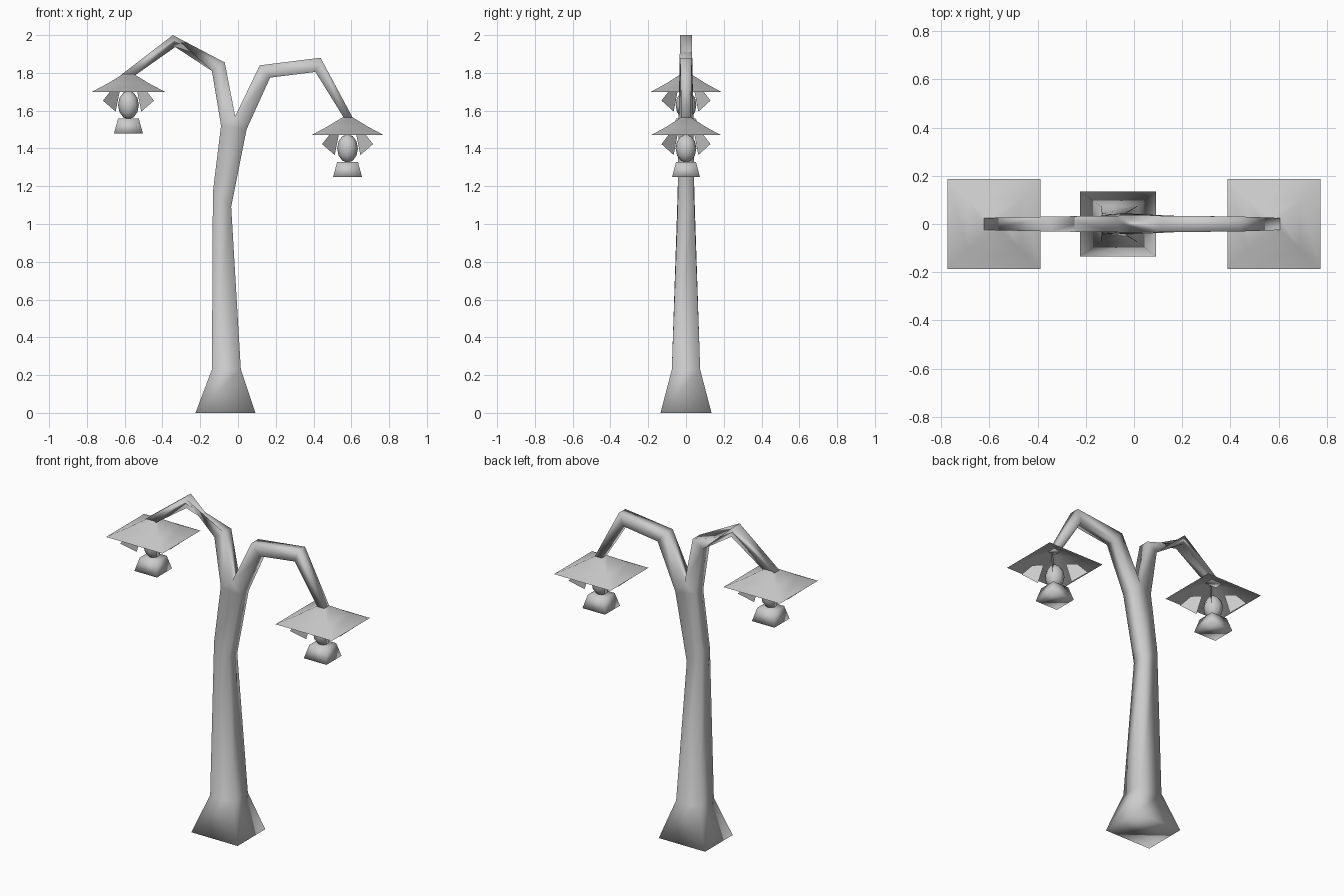
import bpy, bmesh

if "Cube" in bpy.data.objects:
    bpy.data.objects.remove(bpy.data.objects["Cube"])

metal = bpy.data.materials.new("grey metal")
metal.diffuse_color = (0.6, 0.6, 0.6, 1)
metal.use_nodes = True
metal.node_tree.nodes["Principled BSDF"].inputs["Base Color"].default_value = metal.diffuse_color


def finish(bm, name, smooth=True):
    bmesh.ops.recalc_face_normals(bm, faces=bm.faces)
    mesh = bpy.data.meshes.new(name)
    bm.to_mesh(mesh)
    bm.free()
    mesh.materials.append(metal)
    for p in mesh.polygons:
        p.use_smooth = smooth
    obj = bpy.data.objects.new(name, mesh)
    bpy.context.collection.objects.link(obj)
    return obj


def bridge(bm, a, b):
    for i in range(len(a)):
        j = (i + 1) % len(a)
        bm.faces.new((a[i], a[j], b[j], b[i]))


# Forked post: square sections given as two side points and a half depth
def make_post():
    bm = bmesh.new()

    def pair(x, z, d):
        return bm.verts.new((x, -d, z)), bm.verts.new((x, d, z))

    def ring(p, q):
        return [p[0], q[0], q[1], p[1]]

    def sweep(start, sections):
        last = start
        for x0, z0, x1, z1, d in sections:
            cur = ring(pair(x0, z0, d), pair(x1, z1, d))
            bridge(bm, last, cur)
            last = cur
        return last

    left, mid, right = pair(-.09, 1.52, .04), pair(-.015, 1.57, .036), pair(.045, 1.50, .04)
    base = ring(pair(-.225, 0, .135), pair(.092, 0, .135))
    bm.faces.new(base)
    trunk = sweep(base, [(-.138, .23, .015, .23, .075), (-.133, 1.17, -.036, 1.09, .044)])
    bridge(bm, trunk, ring(left, right))
    bm.faces.new((left[0], right[0], mid[0]))
    bm.faces.new((left[1], mid[1], right[1]))
    # Bent arms growing out of the fork
    bm.faces.new(sweep(ring(left, mid), [(-.138, 1.81, -.07, 1.855, .034),
                                         (-.345, 2.0, -.332, 1.937, .031),
                                         (-.622, 1.787, -.545, 1.787, .025)]))
    bm.faces.new(sweep(ring(mid, right), [(.115, 1.84, .17, 1.775, .034),
                                          (.437, 1.88, .41, 1.805, .031),
                                          (.607, 1.563, .56, 1.563, .025)]))
    # Faces between opposite points of the fork section are not needed
    finish(bm, "forked_post")


def square_stack(name, cx, z, levels, cap_bottom):
    bm = bmesh.new()
    last = None
    for hx, hy, dz in levels:
        cur = [bm.verts.new((cx + sx * hx, sy * hy, z + dz))
               for sx, sy in ((-1, -1), (1, -1), (1, 1), (-1, 1))]
        if last:
            bridge(bm, last, cur)
        elif cap_bottom:
            bm.faces.new(cur)
        last = cur
    bm.faces.new(last)
    return finish(bm, name)


# One lantern; z is the height of the shade's rim
def make_lantern(side, cx, z):
    square_stack(side + "_shade", cx, z,
                 [(.193, .186, 0), (.11, .105, .044), (.028, .026, .094)], False)
    square_stack(side + "_lantern_foot", cx, z,
                 [(.077, .074, -.222), (.055, .053, -.142)], True)
    # Flat fins along the diagonals
    bm = bmesh.new()
    for sx, sy in ((-1, -1), (1, -1), (1, 1), (-1, 1)):
        bm.faces.new([bm.verts.new((cx + sx * r, sy * r * .96, z + dz)) for r, dz in
                      ((.045, .01), (.09, .01), (.135, -.047), (.068, -.105))])
    finish(bm, side + "_fins", False)
    # Bulb
    bm = bmesh.new()
    bmesh.ops.create_uvsphere(bm, u_segments=8, v_segments=6, radius=1)
    for v in bm.verts:
        v.co = (cx + v.co.x * .055, v.co.y * .055, z - .07 + v.co.z * .075)
    finish(bm, side + "_bulb")


make_post()
make_lantern("left", -.58, 1.70)
make_lantern("right", .58, 1.47)
